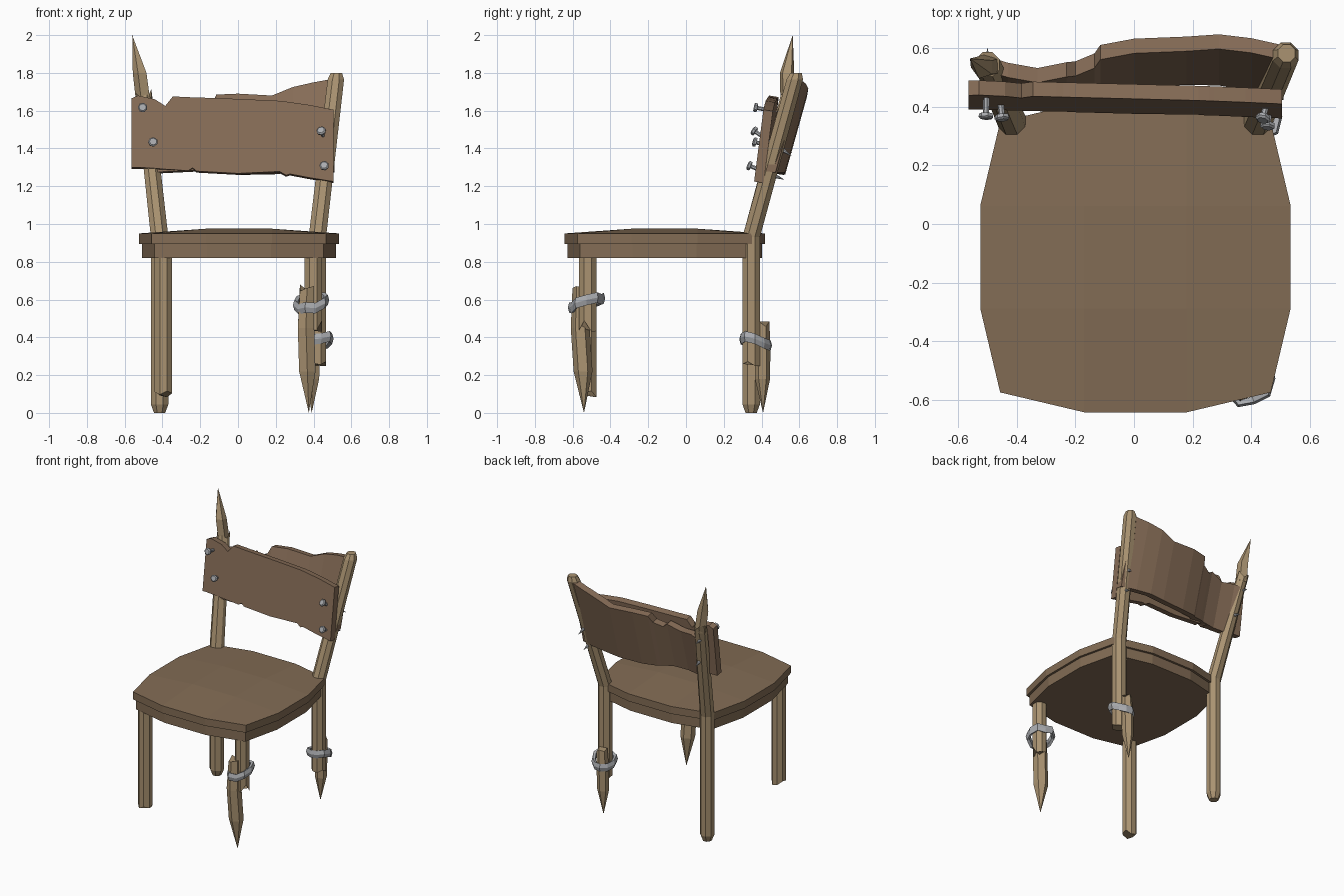
import bpy, bmesh, math, random
from mathutils import Vector

if "Cube" in bpy.data.objects:
    bpy.data.objects.remove(bpy.data.objects["Cube"])

random.seed(4)


def material(name, rgb):
    m = bpy.data.materials.new(name)
    m.diffuse_color = (*rgb, 1)
    m.use_nodes = True
    m.node_tree.nodes["Principled BSDF"].inputs["Base Color"].default_value = m.diffuse_color
    return m


POLE = material("light pole wood", (0.40, 0.29, 0.165))
SEAT = material("seat wood", (0.225, 0.15, 0.09))
PLANK = material("plank wood", (0.245, 0.155, 0.097))
METAL = material("grey metal", (0.40, 0.41, 0.43))


def finish(name, bm, mat):
    bmesh.ops.remove_doubles(bm, verts=bm.verts, dist=0.0005)
    bmesh.ops.recalc_face_normals(bm, faces=bm.faces)
    me = bpy.data.meshes.new(name)
    bm.to_mesh(me)
    bm.free()
    me.materials.append(mat)
    ob = bpy.data.objects.new(name, me)
    bpy.context.collection.objects.link(ob)
    return ob


def skin(bm, rings, closed=False):
    """Join vertex rings with quads, capping the ends unless closed."""
    n = len(rings[0])
    pairs = list(zip(rings, rings[1:])) + ([(rings[-1], rings[0])] if closed else [])
    for a, b in pairs:
        for i in range(n):
            j = (i + 1) % n
            bm.faces.new((a[i], a[j], b[j], b[i]))
    if not closed:
        bm.faces.new(rings[0])
        bm.faces.new(rings[-1])


def pole(name, path, sides=8, jag_start=0, jag_end=0):
    """Faceted pole through (x, y, z, radius) stations; ends may be splintered."""
    bm = bmesh.new()
    rings = []
    for k, (x, y, z, r) in enumerate(path):
        jag = jag_start if k == 0 else jag_end if k == len(path) - 1 else 0
        ring = []
        for i in range(sides):
            a = 2 * math.pi * (i + 0.5) / sides
            ring.append(bm.verts.new((x + r * math.cos(a), y + r * math.sin(a),
                                      z + jag * random.uniform(-1, 1))))
        rings.append(ring)
    skin(bm, rings)
    return finish(name, bm, POLE)


# Seat: rounded square outline, lower rim and domed top slab
QUARTER = [(0.53, 0.175), (0.462, 0.462), (0.175, 0.53)]
OUT = []
for k in range(4):
    for x, y in QUARTER:
        for _ in range(k):
            x, y = -y, x
        OUT.append((x, y))
CX, CY = 0.005, -0.113


def slab(name, z0, z1, scale, dome):
    bm = bmesh.new()
    lo, hi = [[bm.verts.new((CX + x * scale, CY + y * scale, z)) for x, y in OUT]
              for z in (z0, z1)]
    bm.faces.new(lo)
    for i in range(12):
        j = (i + 1) % 12
        bm.faces.new((lo[i], lo[j], hi[j], hi[i]))
    inner = [bm.verts.new((CX + sx * 0.175, CY + sy * 0.175, z1 + dome))
             for sx, sy in ((1, 1), (-1, 1), (-1, -1), (1, -1))]
    bm.faces.new(inner)
    for k in range(4):
        a, b, c, d = (hi[(3 * k + i) % 12] for i in range(4))
        bm.faces.new((inner[k], a, b, c))
        bm.faces.new((inner[k], c, d, inner[(k + 1) % 4]))
    return finish(name, bm, SEAT)


slab("seat_rim", 0.82, 0.90, 0.97, 0.0)
slab("seat_top", 0.895, 0.95, 1.0, 0.025)

# Back posts: the left one snaps into a spike, the right one is broken low down
R = 0.05
pole("back_left_post", [(-0.415, 0.345, 0, 0.032), (-0.415, 0.345, 0.045, R),
                        (-0.415, 0.345, 0.93, R), (-0.50, 0.545, 1.69, 0.045)], jag_end=0.03)
pole("broken_post_spike", [(-0.497, 0.54, 1.64, 0.042), (-0.517, 0.535, 1.80, 0.04),
                           (-0.56, 0.565, 2.0, 0.0)], sides=5)
pole("back_right_post", [(0.42, 0.345, 0.26, R), (0.42, 0.345, 0.93, R),
                         (0.518, 0.576, 1.765, 0.047), (0.521, 0.583, 1.80, 0.032)],
     jag_start=0.012)

# Front legs, both broken
pole("front_left_leg", [(-0.395, -0.52, 0.10, R), (-0.395, -0.52, 0.83, R)], jag_start=0.018)
pole("front_right_leg", [(0.398, -0.52, 0.46, R), (0.398, -0.52, 0.83, R)], jag_start=0.03)

# Pointed splints lashed to the right-hand legs
pole("front_splint", [(0.365, -0.558, 0.66, 0.043), (0.36, -0.56, 0.45, 0.05),
                      (0.367, -0.545, 0.22, 0.05), (0.375, -0.54, 0, 0)], 6, jag_start=0.02)
pole("back_splint", [(0.405, 0.405, 0.47, 0.036), (0.40, 0.405, 0.36, 0.042),
                     (0.395, 0.405, 0.18, 0.04), (0.39, 0.408, 0, 0)], 6, jag_start=0.015)


# Metal bands around leg and splint
def band(name, cx, cy, cz, rx, ry, tilt):
    bm = bmesh.new()
    rings = []
    for i in range(10):
        a = 2 * math.pi * i / 10
        c, s = math.cos(a), math.sin(a)
        w = random.uniform(-0.007, 0.007)
        ring = []
        for dr, dz in ((-0.022, -0.02), (-0.004, -0.028), (0.004, 0.0),
                       (-0.004, 0.028), (-0.022, 0.02)):
            ring.append(bm.verts.new((cx + (rx + dr + w) * c, cy + (ry + dr + w) * s,
                                      cz + dz + tilt * s + 0.012 * c + w)))
        rings.append(ring)
    skin(bm, rings, closed=True)
    return finish(name, bm, METAL)


band("front_band", 0.385, -0.527, 0.58, 0.088, 0.094, 0.025)
band("back_band", 0.417, 0.366, 0.378, 0.083, 0.088, -0.02)


# Planks: columns (x, top z, bottom z, back offset) swept across the chair back
def plank(name, cols, y_of, thick, rows=3):
    bm = bmesh.new()
    rings = []
    for x, zt, zb, off in cols:
        zs = [zb + (zt - zb) * i / rows for i in range(rows + 1)]
        front = [(x, y_of(x, z) + off, z) for z in zs]
        back = [(x, y_of(x, z) + off + thick, z - 0.008) for z in reversed(zs)]
        rings.append([bm.verts.new(p) for p in front + back])
    skin(bm, rings)
    return finish(name, bm, PLANK)


plank("front_plank", [(-0.565, 1.665, 1.30, 0), (-0.53, 1.68, 1.30, 0), (-0.44, 1.66, 1.295, 0),
                      (-0.385, 1.625, 1.29, 0), (-0.345, 1.675, 1.288, 0), (-0.265, 1.672, 1.282, 0),
                      (-0.24, 1.67, 1.297, 0), (-0.22, 1.67, 1.28, 0), (0, 1.662, 1.268, 0),
                      (0.22, 1.652, 1.278, 0), (0.255, 1.648, 1.258, 0), (0.275, 1.645, 1.265, 0),
                      (0.38, 1.63, 1.245, 0), (0.505, 1.605, 1.225, 0)],
      lambda x, z: 0.37 + 0.13 * (z - 1.22) - 0.02 * x, 0.05, rows=1)

plank("rear_plank", [(-0.47, 1.60, 1.30, 0.0), (-0.43, 1.61, 1.275, -0.015),
                     (-0.33, 1.60, 1.28, -0.03), (-0.23, 1.635, 1.285, -0.02),
                     (-0.20, 1.61, 1.285, -0.01), (-0.135, 1.635, 1.275, 0.01),
                     (-0.115, 1.685, 1.275, 0.025), (0, 1.69, 1.268, 0.045),
                     (0.18, 1.68, 1.27, 0.055), (0.29, 1.725, 1.28, 0.05),
                     (0.40, 1.75, 1.28, 0.03), (0.51, 1.77, 1.28, 0.0)],
      lambda x, z: 0.325 + 0.28 * (z - 0.93), 0.05)


# Nails through the planks, heads standing proud at the front
def nail(name, head, tip):
    head, tip = Vector(head), Vector(tip)
    d = tip - head
    q = d.to_track_quat('Z', 'Y')
    length = d.length
    bm = bmesh.new()
    rings = []
    for r, h in ((0.019, -0.006), (0.026, 0.0), (0.024, 0.012), (0.011, 0.014),
                 (0.011, length - 0.05), (0.0008, length)):
        rings.append([bm.verts.new(head + q @ Vector((r * math.cos(a), r * math.sin(a), h)))
                      for a in (math.pi * i / 3.5 for i in range(7))])
    skin(bm, rings)
    return finish(name, bm, METAL)


for i, (head, tip) in enumerate([
        ((-0.505, 0.365, 1.617), (-0.50, 0.60, 1.57)),
        ((-0.45, 0.36, 1.435), (-0.47, 0.56, 1.38)),
        ((0.44, 0.358, 1.495), (0.49, 0.56, 1.36)),
        ((0.456, 0.332, 1.31), (0.475, 0.52, 1.235))]):
    nail("nail_%d" % (i + 1), head, tip)
